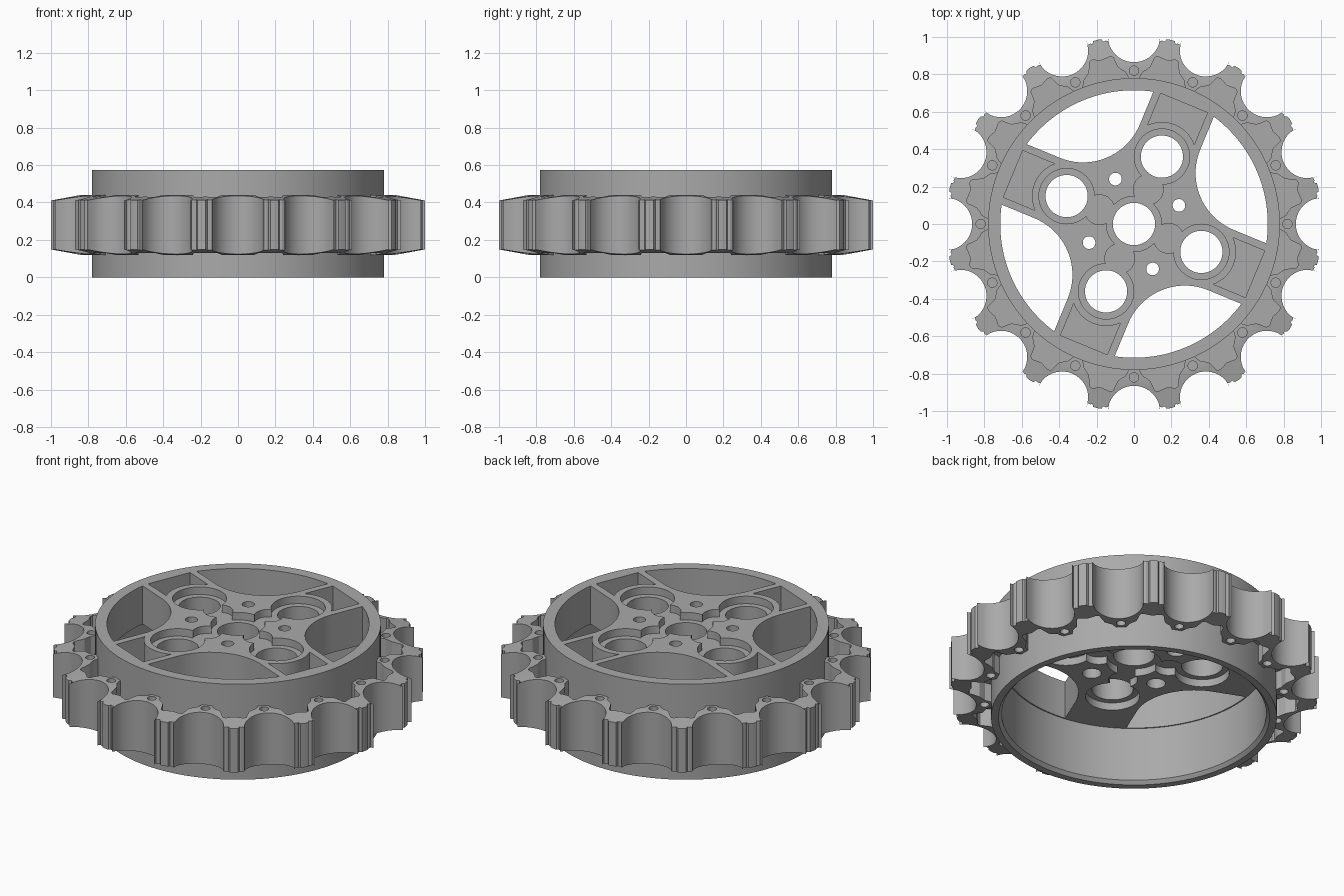
import bpy, bmesh, math
from math import cos, sin, pi, radians

cube = bpy.data.objects.get("Cube")
if cube:
    bpy.data.objects.remove(cube, do_unlink=True)

grey = bpy.data.materials.new("mid_grey")
grey.use_nodes = True
grey.diffuse_color = (0.40, 0.40, 0.40, 1)
grey.node_tree.nodes["Principled BSDF"].inputs["Base Color"].default_value = (0.40, 0.40, 0.40, 1)

TEETH = 16
SPOKE = radians(67.5)      # direction of the first spoke
TOP, WEB = 0.575, 0.345    # top face and underside of the web


def make_object(name, bm):
    bmesh.ops.recalc_face_normals(bm, faces=bm.faces)
    mesh = bpy.data.meshes.new(name)
    bm.to_mesh(mesh)
    bm.free()
    obj = bpy.data.objects.new(name, mesh)
    bpy.context.collection.objects.link(obj)
    mesh.materials.append(grey)
    return obj


def arc(cx, cy, r, a0, a1, n):
    return [(cx + r * cos(a0 + (a1 - a0) * i / n), cy + r * sin(a0 + (a1 - a0) * i / n))
            for i in range(n + 1)]


def circle(cx, cy, r, n=48):
    return arc(cx, cy, r, 0, 2 * pi, n)[:-1]


def turn(points, a):
    return [(x * cos(a) - y * sin(a), x * sin(a) + y * cos(a)) for x, y in points]


def around(points, count, start):
    return [turn(points, start + 2 * pi * i / count) for i in range(count)]


def cut(target, shapes, z0, z1):
    """Cut a set of separate vertical prisms out of the target."""
    bm = bmesh.new()
    for pts in shapes:
        low = [bm.verts.new((x, y, z0)) for x, y in pts]
        high = [bm.verts.new((x, y, z1)) for x, y in pts]
        bm.faces.new(low[::-1])
        bm.faces.new(high)
        for i in range(len(pts)):
            j = (i + 1) % len(pts)
            bm.faces.new((low[i], low[j], high[j], high[i]))
    cutter = make_object("cutter", bm)
    cutter.hide_render = True
    mod = target.modifiers.new("cut", 'BOOLEAN')
    mod.operation, mod.solver, mod.object = 'DIFFERENCE', 'EXACT', cutter
    bpy.context.view_layer.objects.active = target
    bpy.ops.object.modifier_apply(modifier=mod.name)
    bpy.data.objects.remove(cutter, do_unlink=True)


def loft_rings(rings):
    """Closed ring body from loops of equal length."""
    bm = bmesh.new()
    loops = [[bm.verts.new(p) for p in ring] for ring in rings]
    n = len(loops[0])
    for a, b in zip(loops, loops[1:] + loops[:1]):
        for i in range(n):
            j = (i + 1) % n
            bm.faces.new((a[i], a[j], b[j], b[i]))
    return bm


# Drum and web, turned as one solid
profile = [(0.78, TOP), (0.78, 0), (0.74, 0), (0.722, 0.02), (0.722, WEB)]
bm = bmesh.new()
loops = [[bm.verts.new((x, y, z)) for x, y in circle(0, 0, r, 128)] for r, z in profile]
for a, b in zip(loops, loops[1:]):
    for i in range(128):
        j = (i + 1) % 128
        bm.faces.new((a[i], a[j], b[j], b[i]))
bm.faces.new(loops[0])
bm.faces.new(loops[-1][::-1])
drum = make_object("drum_and_web", bm)

# Four openings between the spokes
half, fillet, rim = 0.175, 0.328, 0.715
c = half + fillet
edge = math.asin(half / rim)
opening = arc(0, 0, rim, edge, pi / 2 - edge, 32) + arc(c, c, fillet, pi, 1.5 * pi, 20)
cut(drum, around(opening, 4, SPOKE), WEB - 0.1, TOP + 0.1)

# Blind pockets at the spoke ends, curved around the pin hole walls
PIN = 0.39
bend = math.asin(0.135 / 0.185)
pocket = [(0.70, -0.135), (0.70, 0.135)] + arc(PIN, 0, 0.185, bend, -bend, 16)
cut(drum, around(pocket, 4, SPOKE), 0.39, TOP + 0.1)

# Pin holes with counterbores, and lobes joining them to the centre
pins = around(circle(PIN, 0, 0.113), 4, SPOKE) + [circle(0, 0, 0.113)]
bores = around(circle(PIN, 0, 0.148), 4, SPOKE) + [circle(0, 0, 0.148)]
lobes = around(circle(0.20, 0, 0.08, 32), 4, SPOKE)
cut(drum, pins, WEB - 0.1, TOP + 0.1)
for z0, z1 in ((TOP - 0.045, TOP + 0.1), (WEB - 0.1, WEB + 0.045)):
    cut(drum, bores, z0, z1)
    cut(drum, lobes, z0, z1)

# Small holes between the spokes, wider underneath
cut(drum, around(circle(0.26, 0, 0.034, 24), 4, SPOKE + pi / 4), WEB - 0.1, TOP + 0.1)
cut(drum, around(circle(0.26, 0, 0.052, 24), 4, SPOKE + pi / 4), WEB - 0.1, TOP - 0.08)

# Toothed ring outline: round valleys and ridged tips
pitch = 2 * pi / TEETH
swing = radians(88)
valley = arc(1.005, 0, 0.14, pi + swing, pi - swing, 20)[::1]
valley.sort(key=lambda p: math.atan2(p[1], p[0]))
tip = [(-2.4, 0.992), (-1.7, 0.988), (-1.3, 1.002), (0, 1.004),
       (1.3, 1.002), (1.7, 0.988), (2.4, 0.992)]
tip = [(r * cos(radians(d) + pitch / 2), r * sin(radians(d) + pitch / 2)) for d, r in tip]
outline = [p for tooth in around(valley + tip, TEETH, 0) for p in tooth]


def at_radius(r, z):
    return [(r * x / math.hypot(x, y), r * y / math.hypot(x, y), z) for x, y in outline]


LOW, HIGH = 0.12, 0.44


def slope(x, y):
    return (math.hypot(x, y) - 0.84) * 0.17


ring = make_object("toothed_ring", loft_rings([
    at_radius(0.76, HIGH), at_radius(0.84, HIGH),
    [(x, y, HIGH - slope(x, y)) for x, y in outline],
    [(x, y, LOW + slope(x, y)) for x, y in outline],
    at_radius(0.84, LOW), at_radius(0.76, LOW)]))

# Hollows in each tooth and small blind holes at the valleys, on both faces
side = [(0.77, 0.125), (0.805, 0.113), (0.822, 0.095), (0.84, 0.078), (0.87, 0.07),
        (0.895, 0.065), (0.903, 0.05)]
hollow = side + [(0.892, 0)] + [(r, -t) for r, t in reversed(side)]
for z0, z1 in ((HIGH - 0.11, HIGH + 0.1), (LOW - 0.1, LOW + 0.11)):
    cut(ring, around(hollow, TEETH, pitch / 2), z0, z1)
    cut(ring, around(circle(0.82, 0, 0.025, 20), TEETH, 0), z0, z1)

# Smooth the round walls, keep the edges sharp
bpy.ops.object.select_all(action='DESELECT')
for obj in (drum, ring):
    obj.select_set(True)
bpy.context.view_layer.objects.active = drum
bpy.ops.object.shade_smooth_by_angle(angle=radians(25))
